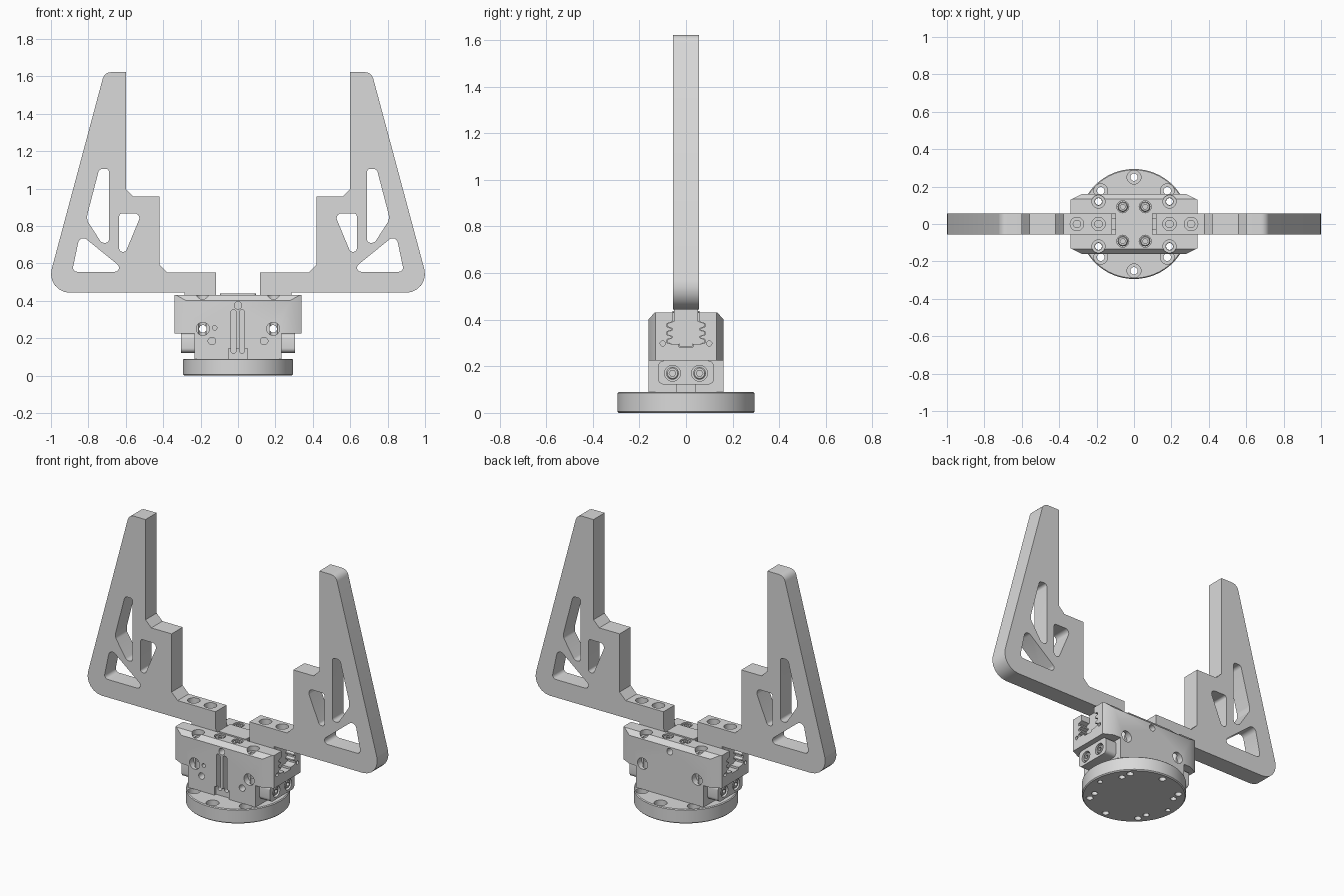
import bpy, bmesh, math
from mathutils import Vector

cube = bpy.data.objects.get("Cube")
if cube:
    bpy.data.objects.remove(cube, do_unlink=True)

GREY = (0.7, 0.7, 0.7, 1)
metal = bpy.data.materials.new("light grey metal")
metal.use_nodes = True
metal.diffuse_color = GREY
metal.node_tree.nodes["Principled BSDF"].inputs["Base Color"].default_value = GREY

# How profile coordinates (u, v) and depth d map to space for each axis
PLACE = {
    "X": lambda u, v, d: (d, u, v),
    "Y": lambda u, v, d: (u, d, v),
    "Z": lambda u, v, d: (u, v, d),
}


def loft(name, rings):
    """Closed solid through matching rings of points."""
    bm = bmesh.new()
    loops = [[bm.verts.new(p) for p in ring] for ring in rings]
    n = len(loops[0])
    for a, b in zip(loops, loops[1:]):
        for i in range(n):
            j = (i + 1) % n
            bm.faces.new((a[i], a[j], b[j], b[i]))
    bm.faces.new(reversed(loops[0]))
    bm.faces.new(loops[-1])
    if bm.calc_volume(signed=True) < 0:
        bmesh.ops.reverse_faces(bm, faces=bm.faces)
    mesh = bpy.data.meshes.new(name)
    bm.to_mesh(mesh)
    bm.free()
    mesh.materials.append(metal)
    ob = bpy.data.objects.new(name, mesh)
    bpy.context.collection.objects.link(ob)
    return ob


def prism(name, pts, axis, a, b):
    return loft(name, [[PLACE[axis](u, v, d) for u, v in pts] for d in (a, b)])


def circle(u, v, r, n=28):
    return [(u + r * math.cos(2 * math.pi * i / n), v + r * math.sin(2 * math.pi * i / n)) for i in range(n)]


def turned(name, u, v, axis, steps):
    """Round solid from (radius, depth) steps."""
    n = 64 if steps[0][0] > 0.2 else 28
    return loft(name, [[PLACE[axis](p, q, d) for p, q in circle(u, v, r, n)] for r, d in steps])


def rounded(corners, steps=6):
    """Polygon from (u, v, radius) corners."""
    out = []
    for i, (u, v, r) in enumerate(corners):
        p = Vector((u, v))
        if r == 0:
            out.append((u, v))
            continue
        a = (Vector(corners[i - 1][:2]) - p).normalized()
        b = (Vector(corners[(i + 1) % len(corners)][:2]) - p).normalized()
        half = a.angle(b) / 2
        centre = p + (a + b).normalized() * (r / math.sin(half))
        start = (p + a * (r / math.tan(half)) - centre).normalized()
        end = (p + b * (r / math.tan(half)) - centre).normalized()
        for k in range(steps + 1):
            out.append(tuple(centre + start.slerp(end, k / steps).normalized() * r))
    return out


def box2(u0, u1, v0, v1, r=0):
    return rounded([(u0, v0, r), (u1, v0, r), (u1, v1, r), (u0, v1, r)])


def cut(objects, cutters):
    for ob in objects:
        bpy.context.view_layer.objects.active = ob
        for c in cutters:
            m = ob.modifiers.new("cut", "BOOLEAN")
            m.operation, m.solver, m.object = "DIFFERENCE", "EXACT", c
            bpy.ops.object.modifier_apply(modifier=m.name)
    for c in cutters:
        bpy.data.objects.remove(c, do_unlink=True)


def hole(u, v, axis, face, inward, r, depth, r2=0, depth2=0):
    """Cutter for a plain or counterbored hole."""
    steps = [(r, face - inward * 0.01), (r, face + inward * depth)]
    if r2:
        steps += [(r2, face + inward * depth), (r2, face + inward * depth2)]
    return turned("hole_cutter", u, v, axis, steps)


def screw(name, u, v, axis, face, inward):
    """Socket head sitting in its counterbore."""
    head = turned(name, u, v, axis, [(0.027, face + inward * 0.045), (0.027, face + inward * 0.009),
                                     (0.022, face + inward * 0.003)])
    cut([head], [prism("socket_cutter", circle(u, v, 0.014, 6), axis, face - inward * 0.01, face + inward * 0.025)])


SIDES = (-1, 1)
QUADS = [(sx, sy) for sx in SIDES for sy in SIDES]
TOP, FRONT = 0.43, 0.16

# Round mounting flange with fine chamfers on both rims
flange = turned("mounting_flange", 0, 0, "Z", [(0.288, 0), (0.294, 0.006), (0.294, 0.085), (0.289, 0.09)])
holes = [hole(0, 0.25 * s, "Z", 0.09, -1, 0.037, 0.04, 0.02, 0.12) for s in SIDES]
holes += [hole(0.178 * sx, 0.178 * sy, "Z", 0.09, -1, 0.037, 0.04, 0.02, 0.12) for sx, sy in QUADS]
holes += [hole(0.25 * s, 0, "Z", 0, 1, 0.015, 0.03) for s in SIDES]
holes += [hole(0.19 * sx, 0.12 * sy, "Z", 0.09, -1, 0.018, 0.12) for sx, sy in QUADS]
cut([flange], holes)

# Gripper housing: wide upper block over a narrower lower block
upper = prism("upper_housing", [(-0.34, -0.13), (-0.28, -FRONT), (0.28, -FRONT), (0.34, -0.13),
                                (0.34, 0.13), (0.28, FRONT), (-0.28, FRONT), (-0.34, 0.13)], "Z", 0.225, TOP)
lower = prism("lower_housing", box2(-0.233, 0.233, -FRONT, FRONT), "Z", 0.09, 0.225)

# Chamfers along the top front and back edges
cut([upper], [prism("chamfer_cutter", [(s * 0.133, TOP + 0.002), (s * 0.164, 0.398), (s * 0.2, 0.46)],
                    "X", -0.5, 0.5) for s in SIDES])


def rail(shrink, top):
    """Toothed guide section shared by slot and jaw."""
    half = [(0.055, top), (0.055, 0.392)]
    for z in (0.376, 0.342, 0.308):
        half += [(0.082, z + 0.007), (0.082, z - 0.007), (0.062, z - 0.013), (0.062, z - 0.021)]
    half[-1] = (0.03, 0.295)
    half += [(0.03, 0.282 + shrink)]
    half = [(y - shrink, z) for y, z in half]
    return half + [(-y, z) for y, z in reversed(half)]


# Guide slots at both ends, with a jaw sliding in each
cut([upper], [prism("slot_cutter", rail(0, 0.46), "X", s * 0.1, s * 0.37) for s in SIDES])
for s, side in zip(SIDES, ("right", "left")):
    prism(side + "_jaw", rail(0.003, 0.443), "X", s * 0.117, s * 0.285)

# Bolt and pin holes through the housing
holes = [hole(0.19 * sx, 0.12 * sy, "Z", TOP, -1, 0.035, 0.03, 0.02, 0.4) for sx, sy in QUADS]
for s in SIDES:
    holes += [hole(0.188 * x, 0.25, "Y", s * FRONT, -s, 0.035, 0.04, 0.02, 0.17) for x in SIDES]
    holes.append(hole(0, 0.375, "Y", s * FRONT, -s, 0.02, 0.05))
holes += [hole(0.14 * s, 0.185, "Y", -FRONT, 1, 0.02, 0.05) for s in SIDES]
holes.append(hole(-0.125, 0.255, "Y", -FRONT, 1, 0.012, 0.03))
# Twin sensor grooves and their foot recess on the front
holes += [prism("groove_cutter", box2(x - 0.014, x + 0.014, 0.12, 0.352, 0.013), "Y", -0.2, -0.115)
          for x in (-0.024, 0.022)]
holes.append(prism("foot_cutter", box2(-0.05, 0.05, 0.08, 0.145), "Y", -0.2, -0.145))
# Notch under each end of the lower block
holes += [prism("notch_cutter", box2(-0.04, 0.04, 0.08, 0.122), "X", s * 0.2, s * 0.26) for s in SIDES]
# Counterbores for the four cover screws and small end holes
holes += [hole(0.06 * sx, 0.092 * sy, "Z", TOP, -1, 0.032, 0.04) for sx, sy in QUADS]
holes += [hole(0.1 * sy, 0.298, "X", sx * 0.34, -sx, 0.011, 0.03) for sx, sy in QUADS]
cut([upper, lower], holes)

prism("cover_plate", box2(-0.095, 0.095, -0.058, 0.058, 0.015), "Z", TOP - 0.005, 0.438)
for sx, sy in QUADS:
    screw("cover_screw", 0.06 * sx, 0.092 * sy, "Z", TOP, -1)

# End stops bolted to the lower block
for s, side in zip(SIDES, ("right", "left")):
    stop = prism(side + "_end_stop", box2(-0.12, 0.12, 0.122, 0.224, 0.025), "X", s * 0.225, s * 0.306)
    cut([stop], [hole(0.058 * y, 0.17, "X", s * 0.306, -s, 0.034, 0.04) for y in SIDES])
    for y in SIDES:
        screw("end_stop_screw", 0.058 * y, 0.17, "X", s * 0.306, -s)

# Tapered fingers with lightening windows
FINGER = [(0.117, 0.443, 0), (0.117, 0.552, 0), (0.378, 0.552, 0), (0.42, 0.594, 0),
          (0.42, 0.957, 0), (0.56, 0.957, 0), (0.6, 0.997, 0), (0.6, 1.622, 0),
          (0.714, 1.622, 0.045), (1.03, 0.443, 0.1)]
WINDOWS = [
    [(0.69, 1.105, 0.016), (0.742, 1.105, 0.022), (0.806, 0.86, 0.03), (0.806, 0.828, 0.03),
     (0.73, 0.71, 0.025), (0.69, 0.71, 0.018)],
    [(0.635, 0.867, 0.015), (0.515, 0.867, 0.025), (0.6, 0.662, 0.016), (0.635, 0.662, 0.015)],
    [(0.596, 0.555, 0.022), (0.887, 0.555, 0.022), (0.845, 0.757, 0.028)],
]
for s, side in zip(SIDES, ("right", "left")):
    def flip(corners):
        return [(s * u, v) for u, v in rounded(corners)]
    finger = prism(side + "_finger", flip(FINGER), "Y", -0.055, 0.055)
    cutters = [prism("window_cutter", flip(w), "Y", -0.1, 0.1) for w in WINDOWS]
    cutters += [hole(s * x, 0, "Z", 0.552, -1, 0.036, 0.05, 0.02, 0.09) for x in (0.19, 0.305)]
    cut([finger], cutters)

# Smooth the round walls, keep the edges crisp
bpy.ops.object.select_all(action="DESELECT")
for ob in bpy.context.scene.objects:
    if ob.type == "MESH" and metal.name in ob.data.materials:
        ob.select_set(True)
        bpy.context.view_layer.objects.active = ob
bpy.ops.object.shade_smooth_by_angle(angle=math.radians(30))
